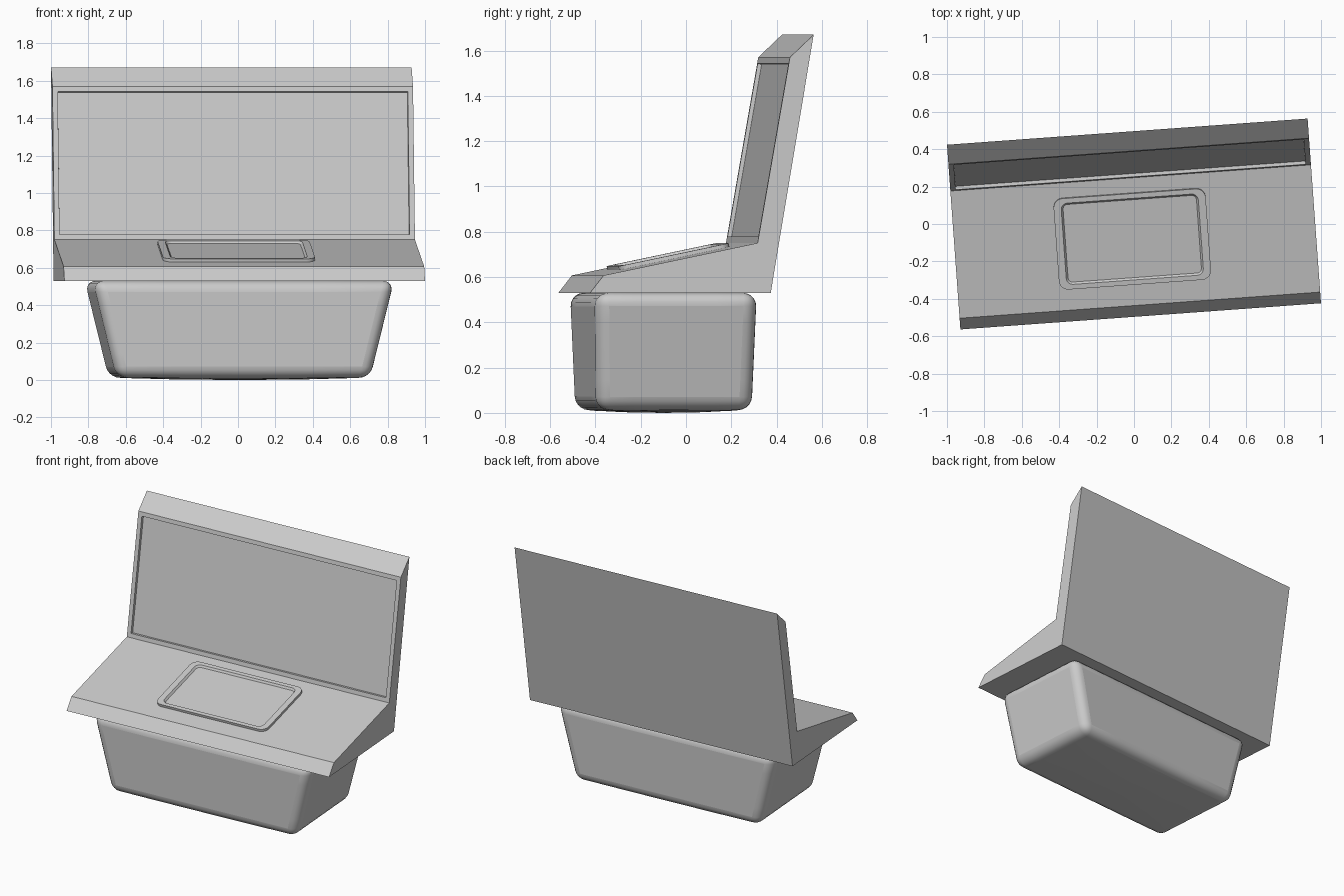
import bpy, bmesh, math
from mathutils import Matrix, Vector

if "Cube" in bpy.data.objects:
    bpy.data.objects.remove(bpy.data.objects["Cube"])

TURN = Matrix.Rotation(math.radians(4.15), 4, 'Z')  # whole model is slightly turned


def make_object(name, bm, matrix=Matrix.Identity(4)):
    bmesh.ops.recalc_face_normals(bm, faces=bm.faces[:])
    mesh = bpy.data.meshes.new(name)
    bm.to_mesh(mesh)
    bm.free()
    ob = bpy.data.objects.new(name, mesh)
    bpy.context.collection.objects.link(ob)
    ob.matrix_world = TURN @ matrix
    return ob


def smooth(ob, angle):
    bpy.ops.object.select_all(action='DESELECT')
    bpy.context.view_layer.objects.active = ob
    ob.select_set(True)
    bpy.ops.object.shade_smooth_by_angle(angle=math.radians(angle))


# Console body: side profile (y, z) swept across x
HALF = 0.9665
profile = [(-0.495, 0.53), (-0.435, 0.607), (0.247, 0.75),
           (0.39, 1.57), (0.495, 1.67), (0.305, 0.53)]
bm = bmesh.new()
ends = [[bm.verts.new((x, y, z)) for y, z in profile] for x in (-HALF, HALF)]
for end in ends:
    bm.faces.new(end)
count = len(profile)
strips = []
for i in range(count):
    j = (i + 1) % count
    strips.append(bm.faces.new((ends[0][i], ends[0][j], ends[1][j], ends[1][i])))
bmesh.ops.recalc_face_normals(bm, faces=bm.faces[:])
# Recessed screen in the upright face
screen = strips[2]
bmesh.ops.inset_individual(bm, faces=[screen], thickness=0.04)
bmesh.ops.inset_individual(bm, faces=[screen], thickness=0.002, depth=-0.018)
make_object("console_body", bm)


# Raised rounded frame lying on the sloped desk
def rounded_rect(bm, w, h, r, z, steps=5):
    ring = []
    for k, (sx, sy) in enumerate([(1, 1), (-1, 1), (-1, -1), (1, -1)]):
        for s in range(steps + 1):
            a = math.pi / 2 * (k + s / steps)
            ring.append(bm.verts.new((sx * (w / 2 - r) + r * math.cos(a),
                                      sy * (h / 2 - r) + r * math.sin(a), z)))
    return ring


bm = bmesh.new()
rings = [rounded_rect(bm, *p) for p in [
    (0.815, 0.498, 0.05, -0.005), (0.815, 0.498, 0.05, 0.017),
    (0.735, 0.445, 0.035, 0.017), (0.715, 0.425, 0.025, 0.004)]]
for a, b in zip(rings, rings[1:]):
    for i in range(len(a)):
        j = (i + 1) % len(a)
        bm.faces.new((a[i], a[j], b[j], b[i]))
bm.faces.new(rings[0][::-1])
bm.faces.new(rings[-1])
slope = (0.75 - 0.607) / (0.247 + 0.435)
cy = -0.077
place = Matrix.Translation(Vector((-0.015, cy, 0.607 + (cy + 0.435) * slope))) \
    @ Matrix.Rotation(math.atan(slope), 4, 'X')
smooth(make_object("desk_frame", bm, place), 25)

# Tapered, rounded base with a gently bulged underside
bm = bmesh.new()
bmesh.ops.create_cube(bm, size=2)
bmesh.ops.subdivide_edges(bm, edges=bm.edges[:], cuts=3, use_grid_fill=True)
for v in bm.verts:
    u, w, t = v.co.x, v.co.y, (v.co.z + 1) / 2
    lift = 0.012 * (1 - (1 - u * u) * (1 - w * w)) * (1 - t)
    v.co = (u * (0.68 + 0.127 * t), -0.1 + w * (0.345 + 0.014 * t), 0.53 * t + lift)
base = make_object("base", bm)
bevel = base.modifiers.new("round", 'BEVEL')
bevel.width = 0.06
bevel.segments = 5
bevel.limit_method = 'ANGLE'
bevel.angle_limit = math.radians(40)
smooth(base, 40)
